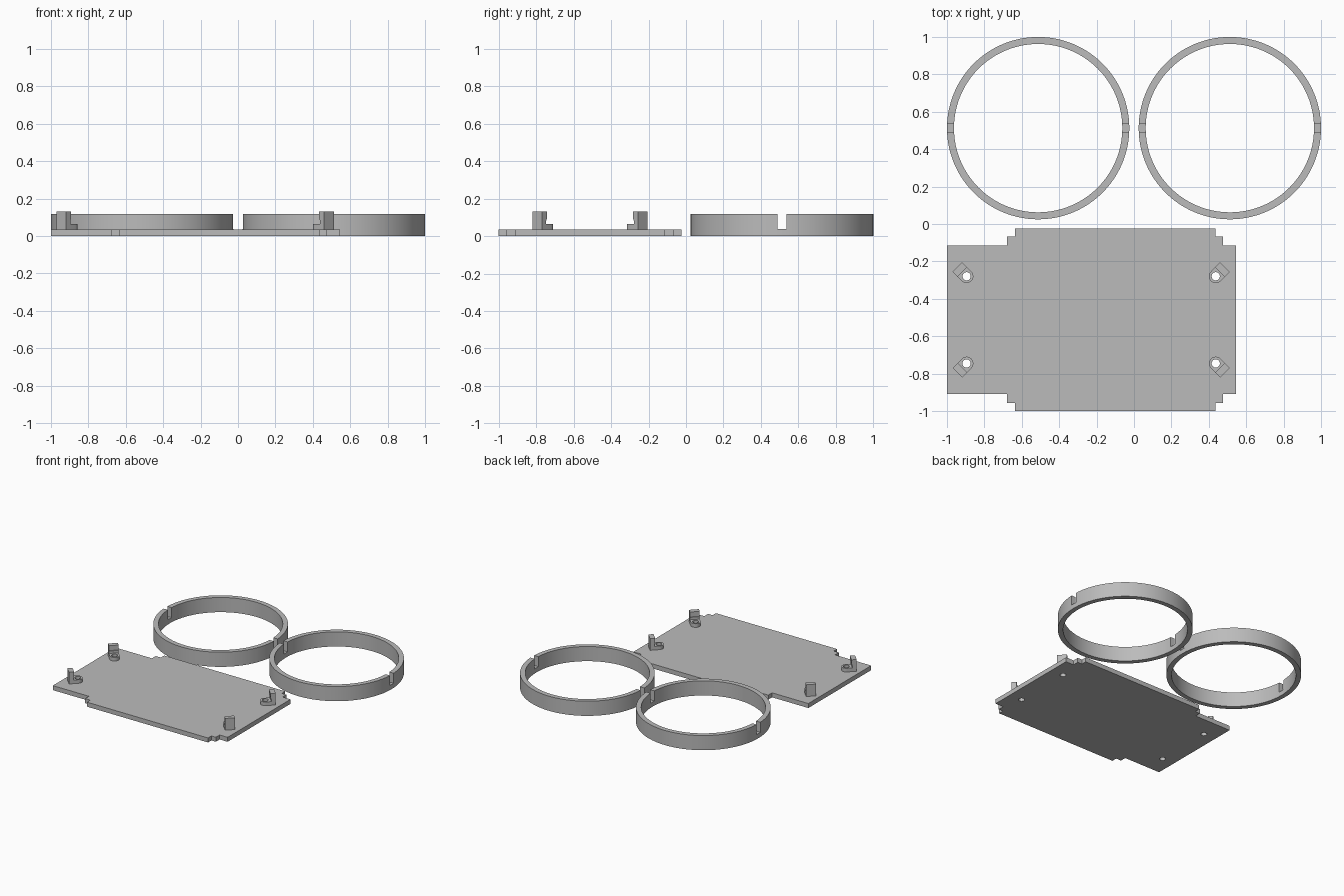
import bpy, bmesh, math
from mathutils import Matrix, Vector

cube = bpy.data.objects.get("Cube")
if cube:
    bpy.data.objects.remove(cube)

grey = bpy.data.materials.new("plain grey")
grey.use_nodes = True
colour = (0.5, 0.5, 0.5, 1)
grey.diffuse_color = colour
grey.node_tree.nodes["Principled BSDF"].inputs["Base Color"].default_value = colour


def prism(bm, outline, vector):
    """Extrude a flat outline along a vector into a closed solid."""
    face = bm.faces.new([bm.verts.new(p) for p in outline])
    ext = bmesh.ops.extrude_face_region(bm, geom=[face], use_keep_orig=True)
    moved = [g for g in ext["geom"] if isinstance(g, bmesh.types.BMVert)]
    bmesh.ops.translate(bm, verts=moved, vec=vector)
    bmesh.ops.recalc_face_normals(bm, faces=bm.faces[:])


def make(name, bm, matrix=Matrix()):
    mesh = bpy.data.meshes.new(name)
    bm.transform(matrix)
    bm.to_mesh(mesh)
    bm.free()
    mesh.materials.append(grey)
    obj = bpy.data.objects.new(name, mesh)
    bpy.context.collection.objects.link(obj)
    return obj


def circle(x, y, z, r, n):
    return [(x + r * math.cos(math.tau * i / n), y + r * math.sin(math.tau * i / n), z)
            for i in range(n)]


def cut(obj, cutter_bm):
    """Subtract a solid and apply the result."""
    cutter = make("cutter", cutter_bm)
    cutter.hide_render = True
    mod = obj.modifiers.new("cut", 'BOOLEAN')
    mod.operation, mod.solver, mod.object = 'DIFFERENCE', 'EXACT', cutter
    bpy.ops.object.select_all(action='DESELECT')
    bpy.context.view_layer.objects.active = obj
    obj.select_set(True)
    bpy.ops.object.modifier_apply(modifier=mod.name)
    bpy.data.objects.remove(cutter)


def smooth(obj):
    bpy.ops.object.select_all(action='DESELECT')
    bpy.context.view_layer.objects.active = obj
    obj.select_set(True)
    bpy.ops.object.shade_smooth_by_angle(angle=math.radians(30))


CY = 0.5125                      # row centre distance from y = 0
PLATE, BOSS, POST = 0.036, 0.065, 0.13
HOLE = 0.022
corners = [(x, sx, sy) for x, sx in ((-0.895, -1), (0.437, 1)) for sy in (-1, 1)]

# Two thin rings, each with a pair of opposite slots in the upper rim
for name, x in (("right_ring", -CY), ("left_ring", CY)):
    bm = bmesh.new()
    prism(bm, circle(x, CY, 0, 0.4875, 128), (0, 0, 0.117))
    ring = make(name, bm)
    bm = bmesh.new()
    prism(bm, circle(x, CY, -0.1, 0.45, 128), (0, 0, 0.4))
    cut(ring, bm)
    bm = bmesh.new()
    prism(bm, [(x - 0.6, CY + s * 0.0235, z) for s, z in
               ((-1, 0.037), (1, 0.037), (1, 0.3), (-1, 0.3))], (1.2, 0, 0))
    cut(ring, bm)
    smooth(ring)

# Base plate with stepped corners
half = [(-1, 0.397), (-0.68, 0.397), (-0.68, 0.445), (-0.635, 0.445), (-0.635, 0.4875),
        (0.435, 0.4875), (0.435, 0.445), (0.475, 0.445), (0.475, 0.397), (0.545, 0.397)]
outline = [(x, y - CY, 0) for x, y in half] + [(x, -y - CY, 0) for x, y in reversed(half)]
bm = bmesh.new()
prism(bm, outline, (0, 0, PLATE))
plate = make("base_plate", bm)

# Screw holes through the plate
bm = bmesh.new()
for x, sx, sy in corners:
    prism(bm, circle(x, sy * 0.233 - CY, -0.1, HOLE, 32), (0, 0, 0.4))
cut(plate, bm)
smooth(plate)

# Corner standoffs: a rounded boss with a hole, and a hooked post on its outer side
W, IN, OUT = 0.036, 0.038, 0.07
for x, sx, sy in corners:
    y = sy * 0.233 - CY
    place = Matrix.Translation((x, y, 0)) @ Matrix.Rotation(math.atan2(sy, sx), 4, 'Z')
    tag = ("front" if sy < 0 else "back") + ("_right" if sx < 0 else "_left")

    bm = bmesh.new()
    arc = [(-W * math.sin(math.pi * i / 24), W * math.cos(math.pi * i / 24), PLATE)
           for i in range(25)]
    prism(bm, arc + [(IN, -W, PLATE), (IN, W, PLATE)], (0, 0, BOSS - PLATE))
    boss = make(tag + "_boss", bm, place)
    bm = bmesh.new()
    prism(bm, circle(x, y, -0.1, HOLE, 32), (0, 0, 0.4))
    cut(boss, bm)
    smooth(boss)

    bm = bmesh.new()
    hook = [(OUT, PLATE), (OUT, POST), (IN - 0.006, POST), (IN - 0.006, 0.095),
            (IN, 0.08), (IN, PLATE)]
    prism(bm, [(r, -W, z) for r, z in hook], (0, 2 * W, 0))
    make(tag + "_post", bm, place)
